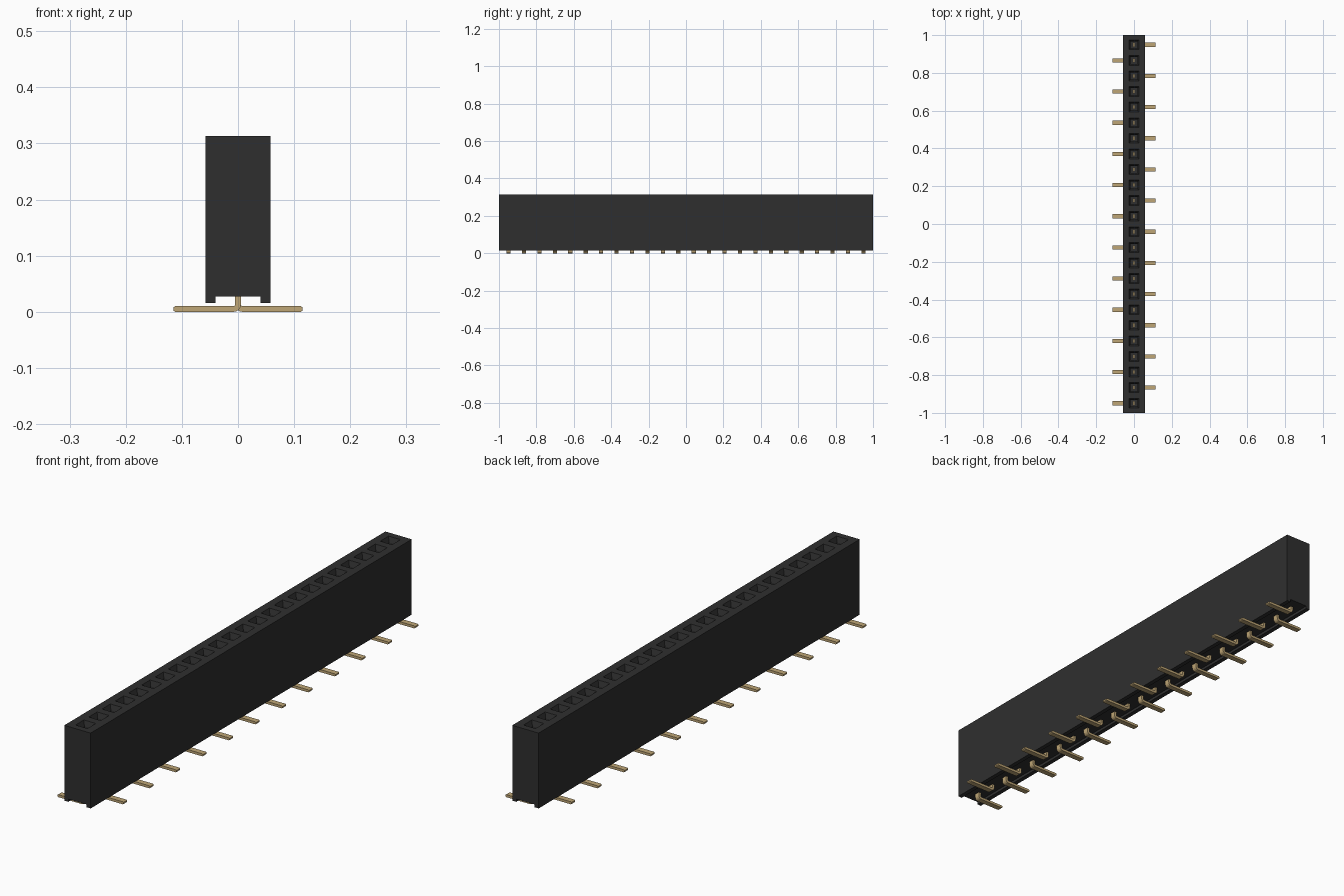
import bpy
import bmesh
from math import sin, cos, pi

cube = bpy.data.objects.get("Cube")
if cube:
    bpy.data.objects.remove(cube)

COUNT, PITCH = 24, 0.0825
HALF_W, BOTTOM, TOP = 0.0575, 0.016, 0.313
HOLE = 0.026          # half width of the socket mouth
pin_y = [(i - (COUNT - 1) / 2) * PITCH for i in range(COUNT)]


def material(name, rgb):
    m = bpy.data.materials.new(name)
    m.use_nodes = True
    m.diffuse_color = (*rgb, 1)
    m.node_tree.nodes["Principled BSDF"].inputs["Base Color"].default_value = (*rgb, 1)
    return m


def finish(bm, name, mat):
    bmesh.ops.recalc_face_normals(bm, faces=bm.faces)
    mesh = bpy.data.meshes.new(name)
    bm.to_mesh(mesh)
    bm.free()
    mesh.materials.append(mat)
    obj = bpy.data.objects.new(name, mesh)
    bpy.context.collection.objects.link(obj)
    return obj


def loft(bm, profile, stations):
    """Sweep an xz profile along y through the given stations, with end caps."""
    rings = [[bm.verts.new((x, y, z)) for x, z in profile] for y in stations]
    n = len(profile)
    for a, b in zip(rings, rings[1:]):
        for i in range(n):
            j = (i + 1) % n
            bm.faces.new((a[i], a[j], b[j], b[i]))
    bm.faces.new(rings[0])
    bm.faces.new(rings[-1][::-1])


black = material("black plastic", (0.028, 0.028, 0.028))
gold = material("gold metal", (0.52, 0.38, 0.18))

# Housing: channelled block with a funnel-mouthed socket for every pin
half = [(HOLE, TOP), (HALF_W, TOP), (HALF_W, BOTTOM), (0.04, BOTTOM), (0.04, 0.027)]
profile = half + [(-x, z) for x, z in reversed(half)]
stations = [-1] + [y + s for y in pin_y for s in (-HOLE, HOLE)] + [1]
bm = bmesh.new()
loft(bm, profile, stations)
bmesh.ops.recalc_face_normals(bm, faces=bm.faces)
mouths = []
for f in bm.faces:
    c = f.calc_center_median()
    if c.z > TOP - 0.001 and abs(c.x) < 0.001 and min(abs(c.y - y) for y in pin_y) < 0.001:
        mouths.append(f)
bmesh.ops.inset_individual(bm, faces=mouths, thickness=0.011, depth=-0.02)
bmesh.ops.inset_individual(bm, faces=mouths, thickness=0.0001, depth=-0.2)
finish(bm, "housing", black)

# Pins: upright stem bent into a flat foot, alternating sides
T = 0.005             # half thickness of the metal
BEND_X, BEND_Z = 0.008, 0.013


def arc(rx, rz):
    return [(BEND_X - rx * cos(a), BEND_Z - rz * sin(a))
            for a in (k * pi / 8 for k in range(5))]


outer = arc(BEND_X + T, BEND_Z)
inner = arc(BEND_X - T, BEND_Z - 2 * T)
pin = ([(-T, 0.16)] + outer + [(0.112, 0), (0.115, 0.002), (0.115, 0.008), (0.112, 2 * T)]
       + inner[::-1] + [(T, 0.16)])
bm = bmesh.new()
for i, y in enumerate(pin_y):
    side = 1 if i % 2 else -1
    loft(bm, [(side * x, z) for x, z in pin], (y - 0.011, y + 0.011))
finish(bm, "pins", gold)
